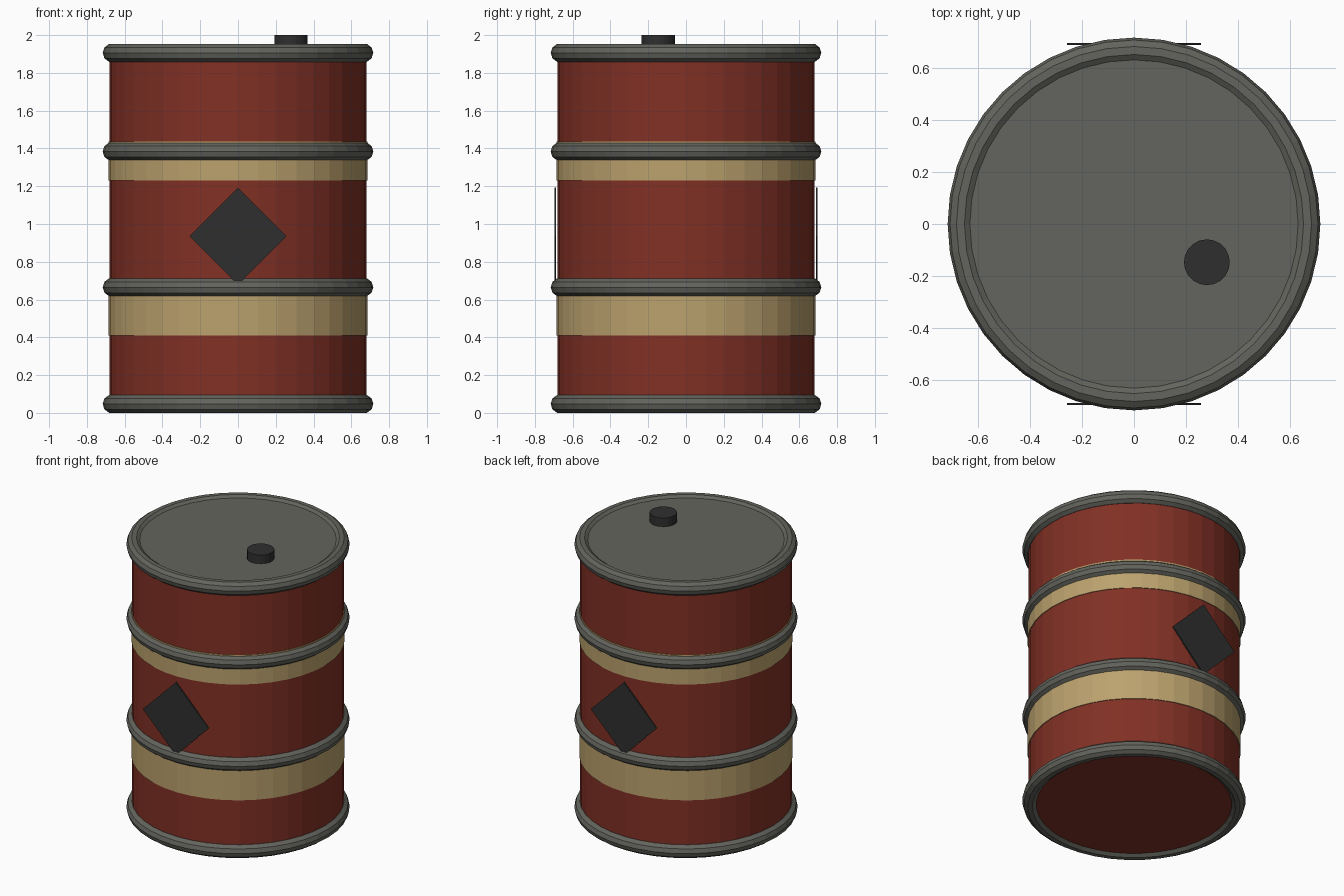
import bpy
from math import pi, cos, sin

cube = bpy.data.objects.get("Cube")
if cube:
    bpy.data.objects.remove(cube, do_unlink=True)


def material(name, rgb):
    m = bpy.data.materials.new(name)
    m.use_nodes = True
    m.diffuse_color = (*rgb, 1)
    m.node_tree.nodes["Principled BSDF"].inputs["Base Color"].default_value = (*rgb, 1)
    return m


RED = material("rust red", (0.22, 0.03, 0.018))
CREAM = material("cream", (0.50, 0.36, 0.155))
STEEL = material("grey steel", (0.127, 0.127, 0.112))
DARK = material("charcoal", (0.028, 0.028, 0.028))
SIDES = 40


def finish(name, mat):
    ob = bpy.context.object
    ob.name = name
    ob.data.materials.append(mat)
    return ob


def cylinder(name, mat, radius, low, high, x=0, y=0, sides=SIDES):
    bpy.ops.mesh.primitive_cylinder_add(vertices=sides, radius=radius, depth=high - low,
                                        location=(x, y, (low + high) / 2))
    return finish(name, mat)


# Drum body, painted bands, lid and filler cap
cylinder("drum_body", RED, 0.68, 0.018, 1.92)
cylinder("lower_band", CREAM, 0.685, 0.41, 0.625)
cylinder("upper_band", CREAM, 0.685, 1.23, 1.438)
cylinder("lid", STEEL, 0.65, 1.90, 1.938)
cylinder("filler_cap", DARK, 0.088, 1.93, 2.0, 0.28, -0.147, 20)

# Rolled hoops around the drum
hoops = {"bottom_rim": 0.0475, "lower_hoop": 0.665, "upper_hoop": 1.384, "top_rim": 1.906}
for name, z in hoops.items():
    bpy.ops.mesh.primitive_torus_add(major_segments=SIDES, minor_segments=10,
                                     major_radius=0.667, minor_radius=0.0495,
                                     location=(0, 0, z))
    finish(name, STEEL)

# Diamond placards on the front and back
for name, side in (("front_placard", -1), ("back_placard", 1)):
    bpy.ops.mesh.primitive_cube_add(size=1, location=(0, side * 0.692, 0.935),
                                    rotation=(0, pi / 4, 0))
    ob = finish(name, DARK)
    ob.scale = (0.364, 0.0095, 0.364)
